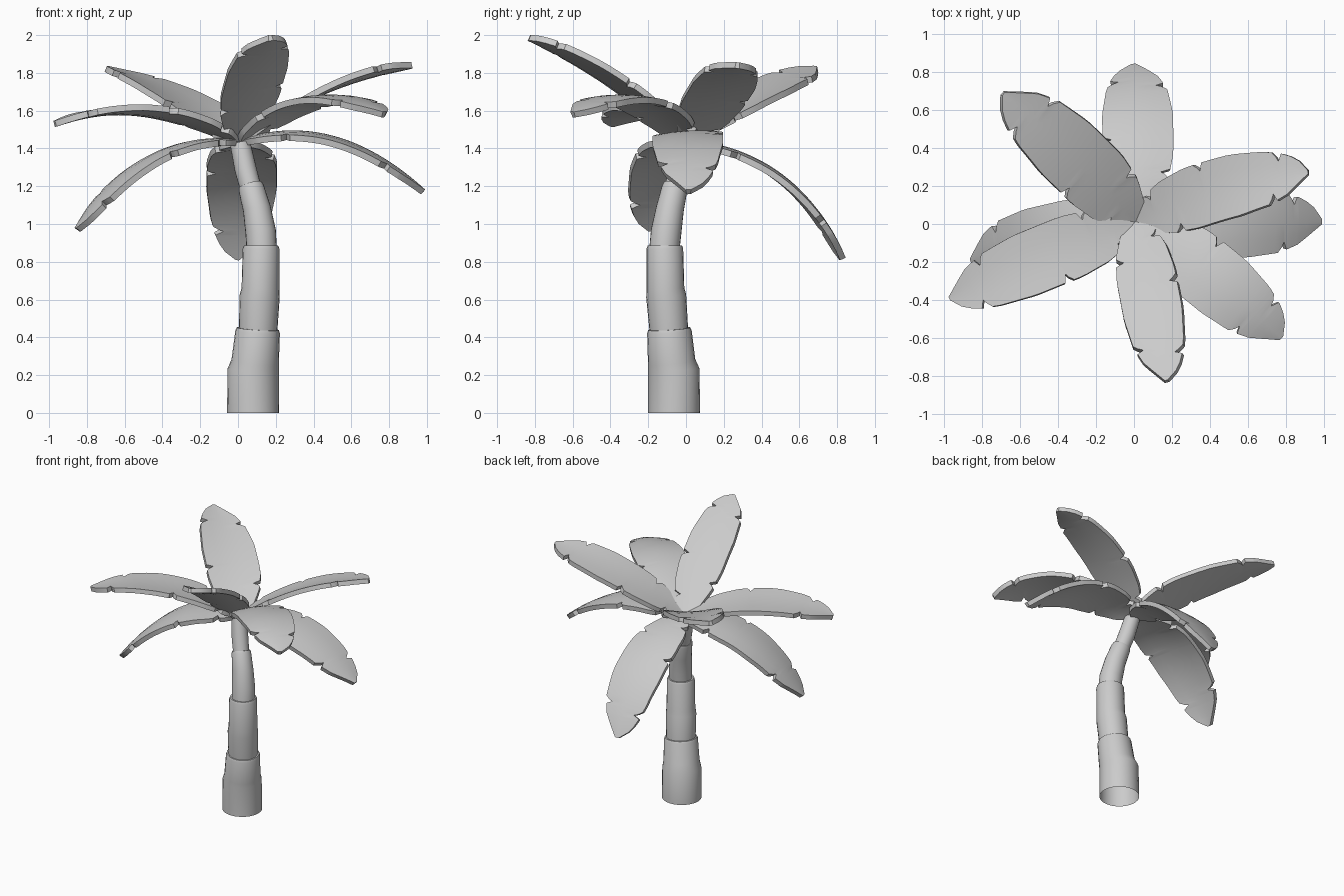
import bpy, math
from mathutils import Vector, Matrix

if "Cube" in bpy.data.objects:
    bpy.data.objects.remove(bpy.data.objects["Cube"])


def make_object(name, verts, faces, thickness=0):
    me = bpy.data.meshes.new(name)
    me.from_pydata(verts, [], faces)
    me.update()
    ob = bpy.data.objects.new(name, me)
    bpy.context.collection.objects.link(ob)
    bpy.ops.object.select_all(action='DESELECT')
    ob.select_set(True)
    bpy.context.view_layer.objects.active = ob
    if thickness:
        mod = ob.modifiers.new("thickness", 'SOLIDIFY')
        mod.thickness, mod.offset = thickness, 0
        bpy.ops.object.modifier_apply(modifier=mod.name)
    bpy.ops.object.shade_smooth_by_angle(angle=math.radians(35))
    return ob


def interp(table, t):
    for (a, va), (b, vb) in zip(table, table[1:]):
        if t <= b:
            return va + (vb - va) * (t - a) / (b - a)
    return table[-1][1]


# Trunk: stacked tapering sleeves, open below, each a loft of rings (x, y, z, radius)
def sleeve(name, rings, sides=24):
    c = [Vector(r[:3]) for r in rings]
    verts, faces = [], []
    for i, r in enumerate(rings):
        d = c[min(i + 1, len(c) - 1)] - c[max(i - 1, 0)]
        if r[2] == 0:
            d = Vector((0, 0, 1))
        rot = Vector((0, 0, 1)).rotation_difference(d)
        for k in range(sides):
            a = 2 * math.pi * k / sides
            verts.append(c[i] + rot @ Vector((r[3] * math.cos(a), r[3] * math.sin(a), 0)))
    for i in range(len(rings) - 1):
        for k in range(sides):
            a, b = i * sides + k, i * sides + (k + 1) % sides
            faces.append((a, b, b + sides, a + sides))
    faces.append(tuple(range(len(verts) - sides, len(verts))))
    make_object(name, verts, faces)


sleeve("trunk_base", [(.08, -.063, 0, .138), (.081, -.065, .23, .136), (.091, -.076, .27, .126),
                      (.104, -.088, .43, .118), (.105, -.089, .445, .112)])
sleeve("trunk_lower", [(.106, -.09, .43, .102), (.115, -.105, .62, .106), (.119, -.109, .66, .1),
                       (.122, -.112, .87, .097), (.122, -.112, .885, .091)])
sleeve("trunk_upper", [(.125, -.114, .87, .08), (.12, -.105, .96, .081), (.1, -.085, 1.08, .074),
                       (.07, -.06, 1.19, .068), (.066, -.056, 1.205, .063)])
sleeve("trunk_top", [(.07, -.06, 1.18, .056), (.04, -.033, 1.29, .058), (.012, -.005, 1.425, .054)])

# Frond outline: half width along the length, with tear notches on each side
COMMON = [(0, .1), (.03, .32), (.08, .58), (.2, .86), (.35, 1), (.6, 1), (.78, .86)]
PROFILE = {1: COMMON + [(.88, .62), (1, .05)],                # right edge runs to a point
           -1: COMMON + [(.9, .66), (.97, .36), (1, .08)]}    # left edge is blunter
NOTCHES = {1: (.25, .80), -1: (.13, .43, .85)}
BEFORE, AFTER, DEPTH = .03, .018, .26
COLS = sorted({i / 24 for i in range(25)} |
              {n + o for s in NOTCHES.values() for n in s for o in (-BEFORE, -BEFORE / 3, 0, AFTER)})


def half_width(t, side):
    w = interp(PROFILE[side], t)
    for n in NOTCHES[side]:
        w -= DEPTH * interp([(-9, 0), (-BEFORE, 0), (-BEFORE / 3, .5), (0, 1), (AFTER, 0), (9, 0)], t - n)
    return w


def frond(name, base, mid, tip, width, roll0, roll1, cup):
    p0, m, p2 = Vector(base), Vector(mid), Vector(tip)
    p1 = 2 * m - (p0 + p2) / 2
    verts, faces = [], []
    across = (-1, -.5, 0, .5, 1)
    for t in COLS:
        p = p0 * (1 - t) ** 2 + p1 * 2 * t * (1 - t) + p2 * t * t
        d = ((p1 - p0) * (1 - t) + (p2 - p1) * t).normalized()
        roll = math.radians(roll0 + (roll1 - roll0) * t)
        s = Matrix.Rotation(roll, 3, d) @ d.cross(Vector((0, 0, 1))).normalized()
        n = s.cross(d)
        for f in across:
            w = half_width(t, 1 if f > 0 else -1) * width / 2
            verts.append(p + s * f * w + n * (cup * f * f * w / width))
    q = len(across)
    for i in range(len(COLS) - 1):
        for k in range(q - 1):
            a = i * q + k
            faces.append((a, a + 1, a + q + 1, a + q))
    make_object(name, verts, faces, .033)


# Crown: eight fronds given by middle, tip, width, roll at base and tip, cupping
ROOT = (.01, .01, 1.43)
for name, mid, tip, width, roll0, roll1, cup in [
    ("frond_back", (.02, .5, 1.25), (0, .83, .815), .37, 0, 0, -.03),
    ("frond_back_left", (-.3, .34, 1.65), (-.69, .69, 1.82), .37, -6, 6, .03),
    ("frond_left_high", (-.48, -.18, 1.59), (-.97, -.39, 1.53), .34, 4, 4, .02),
    ("frond_left_low", (-.45, -.09, 1.35), (-.85, -.19, .97), .38, 0, 0, -.03),
    ("frond_front", (.09, -.4, 1.76), (.17, -.83, 1.985), .32, 8, 5, .03),
    ("frond_front_right", (.4, -.27, 1.66), (.77, -.6, 1.58), .36, 0, 0, -.03),
    ("frond_right_low", (.5, .01, 1.45), (.98, .01, 1.17), .37, 3, 3, -.03),
    ("frond_right_high", (.45, .18, 1.7), (.92, .27, 1.84), .33, -8, -8, .02),
]:
    frond(name, ROOT, mid, tip, width, roll0, roll1, cup)
